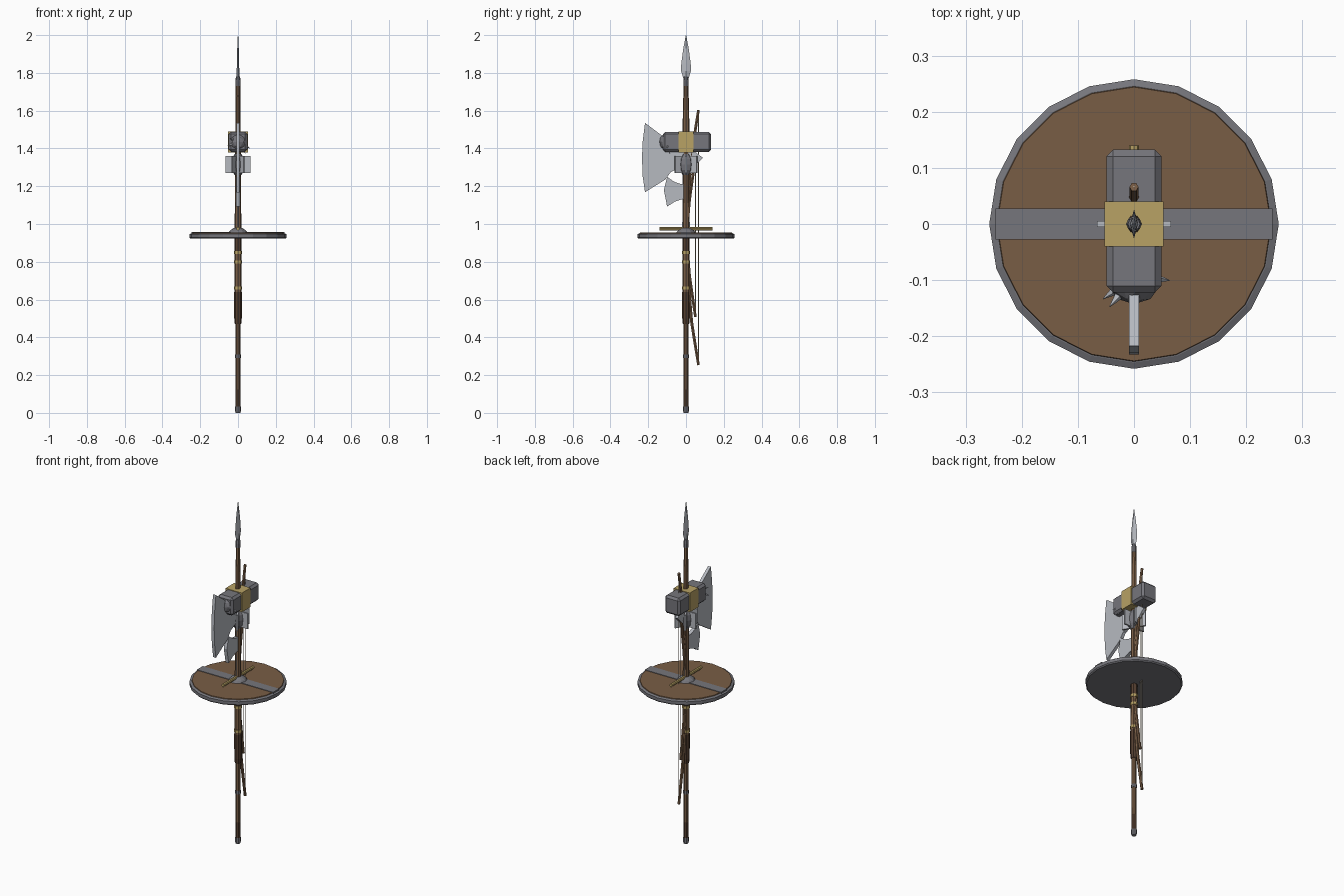
import bpy, bmesh, math
from mathutils import Vector

if "Cube" in bpy.data.objects:
    bpy.data.objects.remove(bpy.data.objects["Cube"])


def mat(name, c):
    m = bpy.data.materials.new(name)
    m.diffuse_color = (*c, 1)
    m.use_nodes = True
    m.node_tree.nodes["Principled BSDF"].inputs["Base Color"].default_value = m.diffuse_color
    return m


WOOD = mat("wood", (0.19, 0.11, 0.06))
DARK = mat("leather", (0.09, 0.05, 0.03))
IRON = mat("iron", (0.18, 0.18, 0.2))
STEEL = mat("steel", (0.47, 0.49, 0.53))
GOLD = mat("brass", (0.48, 0.36, 0.13))
CORD = mat("cord", (0.5, 0.42, 0.3))


def finish(name, bm, m):
    bmesh.ops.recalc_face_normals(bm, faces=bm.faces[:])
    me = bpy.data.meshes.new(name)
    bm.to_mesh(me)
    bm.free()
    o = bpy.data.objects.new(name, me)
    me.materials.append(m)
    bpy.context.collection.objects.link(o)
    return o


def lathe(name, prof, n, m, center=(0, 0, 0)):
    """Faceted solid of revolution about z from (radius, z) points."""
    bm = bmesh.new()
    c = Vector(center)
    rings = [[bm.verts.new(c + Vector((r * math.cos(2 * math.pi * i / n), r * math.sin(2 * math.pi * i / n), z)))
              for i in range(n)] for r, z in prof]
    for a, b in zip(rings, rings[1:]):
        for i in range(n):
            bm.faces.new((a[i], a[(i + 1) % n], b[(i + 1) % n], b[i]))
    bm.faces.new(rings[0])
    bm.faces.new(rings[-1])
    return finish(name, bm, m)


def box(name, size, center, m, bevel=0):
    bm = bmesh.new()
    bmesh.ops.create_cube(bm, size=1)
    for v in bm.verts:
        v.co = Vector(center) + Vector([v.co[i] * size[i] for i in range(3)])
    if bevel:
        bmesh.ops.bevel(bm, geom=bm.edges[:], offset=bevel, segments=1, affect='EDGES')
    return finish(name, bm, m)


def plate(name, pts, t, m):
    """Flat plate drawn in the y-z plane, t thick along x."""
    bm = bmesh.new()
    f = bm.faces.new([bm.verts.new((-t / 2, y, z)) for y, z in pts])
    new = bmesh.ops.extrude_face_region(bm, geom=[f])["geom"]
    bmesh.ops.translate(bm, vec=(t, 0, 0), verts=[g for g in new if isinstance(g, bmesh.types.BMVert)])
    return finish(name, bm, m)


def blade(name, rows, m):
    """Diamond-section blade: rows of (half width y, half thickness x, z)."""
    bm = bmesh.new()
    rings = [[bm.verts.new(p) for p in ((t, 0, z), (0, w, z), (-t, 0, z), (0, -w, z))] for w, t, z in rows]
    for a, b in zip(rings, rings[1:]):
        for i in range(4):
            bm.faces.new((a[i], a[(i + 1) % 4], b[(i + 1) % 4], b[i]))
    bm.faces.new(rings[0])
    bm.faces.new(rings[-1])
    return finish(name, bm, m)


def rod(name, a, b, r1, r2, n, m):
    a, b = Vector(a), Vector(b)
    o = lathe(name, [(r1, 0), (r2, (b - a).length)], n, m)
    o.rotation_euler = (b - a).to_track_quat('Z', 'Y').to_euler()
    o.location = a
    return o


# Spear
lathe("spear_shaft", [(.012, 0.02), (.013, .9), (.012, 1.75)], 8, WOOD)
lathe("spear_butt", [(.013, 0), (.015, .008), (.015, .035)], 8, IRON)
lathe("spear_grip", [(.0145, .035), (.0145, .125)], 8, DARK)
lathe("spear_ring", [(.015, .29), (.015, .31)], 8, IRON)
lathe("spear_socket", [(.014, 1.73), (.014, 1.755), (.011, 1.78)], 8, IRON)
blade("spear_head", [(.012, .008, 1.765), (.026, .007, 1.81), (.025, .006, 1.85),
                     (.014, .004, 1.93), (.001, .001, 2.0)], STEEL)

# Shield
lathe("shield_rim", [(.252, .922), (.258, .928), (.258, .946), (.247, .951)], 20, IRON)
lathe("shield_face", [(.247, .945), (.244, .955)], 20, WOOD)
box("shield_band", (.494, .055, .012), (0, 0, .952), IRON)
lathe("shield_boss", [(.05, .955), (.042, .966), (.025, .977), (.006, .982)], 12, IRON)

# Sword
blade("sword_blade", [(.02, .011, .96), (.019, .011, 1.3), (.016, .009, 1.55), (.002, .002, 1.68)], STEEL)
rod("sword_guard", (0, -.14, .975), (0, .14, .975), .009, .009, 8, GOLD)
lathe("sword_grip", [(.017, .8), (.019, .88), (.018, .96)], 8, DARK)

# Shared handles and collars
lathe("hammer_handle", [(.019, .5), (.0195, .66), (.018, .93), (.015, 1.4)], 8, WOOD)
lathe("axe_handle", [(.017, .47), (.02, .5), (.0205, .64)], 8, DARK)
lathe("staff_top", [(.018, 1.4), (.017, 1.6), (.012, 1.74)], 8, WOOD).scale.x = .65
for i, z in enumerate((.66, .8, .85)):
    lathe(f"handle_ring_{i}", [(.022, z - .008), (.022, z + .008)], 8, GOLD)

# Hammer head
box("hammer_head", (.098, .255, .105), (0, .005, 1.435), IRON, .012)
box("hammer_band", (.106, .08, .112), (0, 0, 1.435), GOLD)

# Spiked ball poking from the hammer's front
bm = bmesh.new()
bmesh.ops.create_icosphere(bm, subdivisions=2, radius=.05)
bmesh.ops.translate(bm, vec=(0, -.093, 1.435), verts=bm.verts[:])
finish("spiked_ball", bm, IRON)
for i, d in enumerate([(-.6, -.75, .25), (-.75, -.55, -.3), (.85, -.1, -.45), (.5, .1, -.8)]):
    d = Vector(d).normalized()
    c = Vector((0, -.093, 1.435))
    rod(f"ball_spike_{i}", c + d * .04, c + d * .072, .01, .0008, 5, STEEL)

# Mace head
lathe("mace_core", [(.018, 1.26), (.034, 1.285), (.038, 1.315), (.034, 1.345), (.018, 1.37)], 8, IRON)
for i in range(6):
    o = box(f"mace_flange_{i}", (.05, .01, .09), (.041, 0, 1.315), STEEL)
    o.rotation_euler.z = i * math.pi / 3

# Large axe with rear spike
plate("large_axe_blade", [(.02, 1.40), (-.03, 1.41), (-.08, 1.43), (-.127, 1.468), (-.217, 1.535),
                          (-.229, 1.44), (-.233, 1.35), (-.229, 1.25), (-.217, 1.168),
                          (-.11, 1.235), (-.08, 1.275), (-.03, 1.30), (.02, 1.31)], .018, STEEL)
plate("axe_rear_spike", [(0, 1.39), (.045, 1.385), (.09, 1.35), (.045, 1.305), (0, 1.31)], .016, STEEL)

# Small axe
plate("small_axe_blade", [(.012, 1.21), (-.03, 1.212), (-.065, 1.225), (-.1, 1.25), (-.117, 1.18),
                          (-.1, 1.092), (-.06, 1.118), (-.025, 1.13), (.012, 1.135)], .02, STEEL)


# Bows, limbs mirrored about the grip
def bow(name, half, pts, r):
    for s, side in ((1, "upper"), (-1, "lower")):
        for i, (a, b) in enumerate(zip(pts, pts[1:])):
            rod(f"{name}_{side}_limb_{i}", (0, a[0], .928 + s * a[1]), (0, b[0], .928 + s * b[1]),
                r - .001 * i, r - .001 * (i + 1), 6, WOOD)
    y = pts[-1][0]
    rod(f"{name}_string", (0, y, .928 - half), (0, y, .928 + half), .002, .002, 4, CORD)


bow("long_bow", .675, [(0, 0), (.008, .2), (.03, .45), (.066, .675)], .011)
bow("short_bow", .42, [(0, 0), (.018, .2), (.05, .42)], .01)
